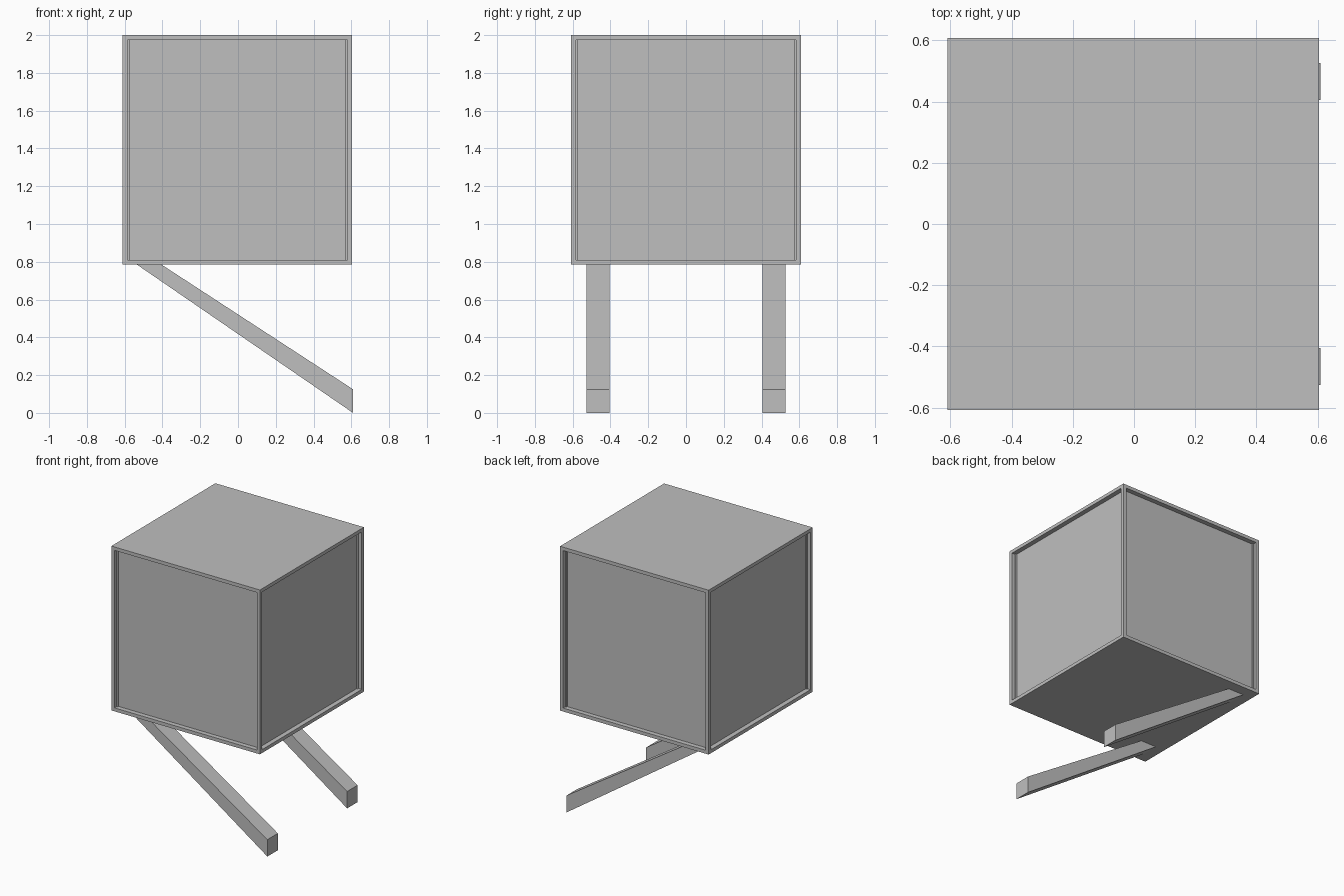
import bpy
import bmesh
from mathutils import Matrix, Vector

cube = bpy.data.objects.get("Cube")
if cube:
    bpy.data.objects.remove(cube, do_unlink=True)

grey = bpy.data.materials.new("light grey")
grey.use_nodes = True
colour = (0.52, 0.52, 0.52, 1)
grey.diffuse_color = colour
grey.node_tree.nodes["Principled BSDF"].inputs["Base Color"].default_value = colour


def finish(bm, name):
    bmesh.ops.recalc_face_normals(bm, faces=bm.faces[:])
    mesh = bpy.data.meshes.new(name)
    bm.to_mesh(mesh)
    bm.free()
    mesh.materials.append(grey)
    obj = bpy.data.objects.new(name, mesh)
    bpy.context.collection.objects.link(obj)
    return obj


SIZE = 1.215
BOTTOM = 2 - SIZE
FRAME = 0.036
RECESS = 0.035

# Box with a recessed panel on each upright side
bm = bmesh.new()
centre = Vector((-0.003, 0, BOTTOM + SIZE / 2))
bmesh.ops.create_cube(bm, size=SIZE, matrix=Matrix.Translation(centre))
bm.normal_update()
sides = [f for f in bm.faces if abs(f.normal.z) < 0.5]
bmesh.ops.inset_individual(bm, faces=sides, thickness=FRAME)
for panel in sides:
    panel.normal_update()
    inward = panel.normal * -RECESS
    new = bmesh.ops.extrude_discrete_faces(bm, faces=[panel])["faces"]
    bmesh.ops.translate(bm, verts=new[0].verts[:], vec=inward)
finish(bm, "panelled_box")


# Slanted legs, cut upright at the foot and level under the box
def leg(name, y_start, y_end):
    profile = [(0.609, 0), (0.609, 0.125), (-0.405, BOTTOM), (-0.535, BOTTOM)]
    bm = bmesh.new()
    face = bm.faces.new([bm.verts.new((x, y_start, z)) for x, z in profile])
    out = bmesh.ops.extrude_face_region(bm, geom=[face])
    moved = [v for v in out["geom"] if isinstance(v, bmesh.types.BMVert)]
    bmesh.ops.translate(bm, verts=moved, vec=(0, y_end - y_start, 0))
    finish(bm, name)


for name, side in (("front_leg", -1), ("back_leg", 1)):
    leg(name, side * 0.405, side * 0.527)
